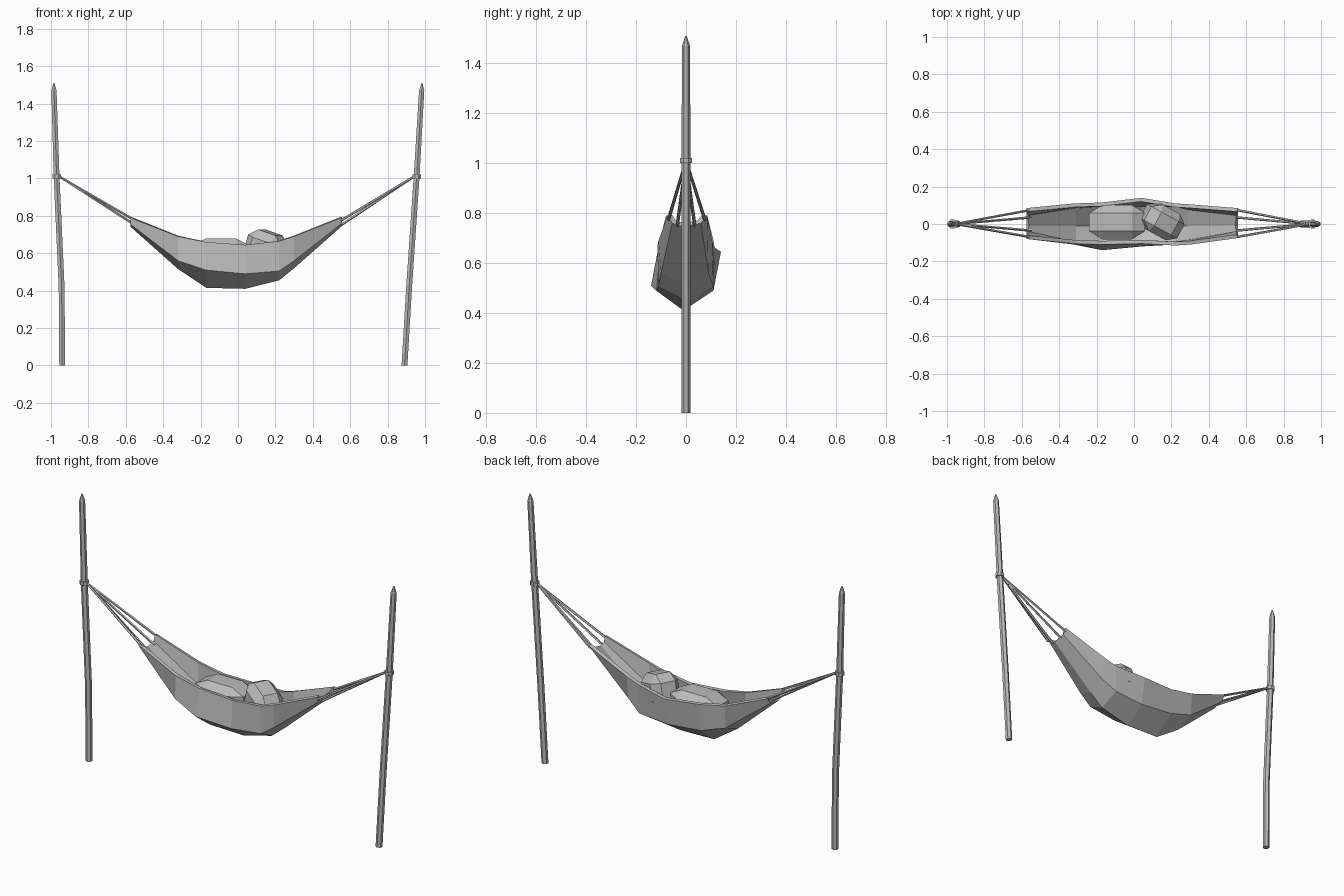
import bpy, bmesh
from mathutils import Vector, Matrix

cube = bpy.data.objects.get("Cube")
if cube:
    bpy.data.objects.remove(cube, do_unlink=True)

# Single grey material
grey = bpy.data.materials.new("plain grey")
grey.use_nodes = True
colour = (0.5, 0.5, 0.5, 1)
grey.diffuse_color = colour
grey.node_tree.nodes["Principled BSDF"].inputs["Base Color"].default_value = colour


def finish(name, bm):
    bmesh.ops.recalc_face_normals(bm, faces=bm.faces)
    mesh = bpy.data.meshes.new(name)
    bm.to_mesh(mesh)
    bm.free()
    mesh.materials.append(grey)
    obj = bpy.data.objects.new(name, mesh)
    bpy.context.collection.objects.link(obj)
    return obj


def loft(bm, rings, closed):
    """Bridge neighbouring rows of points with quads."""
    rows = [[bm.verts.new(p) for p in ring] for ring in rings]
    n = len(rows[0])
    for a, b in zip(rows, rows[1:]):
        for i in range(n if closed else n - 1):
            j = (i + 1) % n
            bm.faces.new((a[i], a[j], b[j], b[i]))
    return rows


def tube(name, path, radii, sides):
    """Faceted tube along a list of points."""
    bm = bmesh.new()
    direction = (Vector(path[-1]) - Vector(path[0])).normalized()
    turn = Vector((0, 0, 1)).rotation_difference(direction).to_matrix()
    rings = []
    for p, r in zip(path, radii):
        rings.append([Vector(p) + turn @ (Matrix.Rotation(6.28319 * (i + 0.5) / sides, 3, 'Z')
                      @ Vector((r, 0, 0))) for i in range(sides)])
    rows = loft(bm, rings, True)
    bm.faces.new(rows[0])
    bm.faces.new(rows[-1])
    return finish(name, bm)


# Sling cloth: x, rim z, side z, bottom z, front rim y, front side y, back side y, back rim y
stations = [
    (-.575, .79, .755, .742, -.08, -.055, .06, .085),
    (-.32, .69, .56, .515, -.105, -.11, .10, .11),
    (-.17, .66, .51, .415, -.11, -.14, .11, .115),
    (.04, .645, .49, .41, -.105, -.12, .11, .14),
    (.22, .665, .505, .455, -.115, -.11, .11, .11),
    (.30, .69, .56, .52, -.11, -.10, .09, .105),
    (.555, .79, .76, .745, -.075, -.055, .06, .085),
]
sections = [[(x, fr, rim), (x, fs, side), (x, -.01, low), (x, bs, side), (x, br, rim)]
            for x, rim, side, low, fr, fs, bs, br in stations]
bm = bmesh.new()
loft(bm, sections, False)
cloth = finish("sling_cloth", bm)
# The cloth thickens towards its inside
down = min(cloth.data.polygons, key=lambda f: f.center.z)
solid = cloth.modifiers.new("thickness", 'SOLIDIFY')
solid.thickness = 0.02
solid.offset = -1 if down.normal.z < 0 else 1

# Bent poles with pointed tops
poles = {
    "right": [(-.94, 0, 0), (-.943, 0, .42), (-.97, 0, 1.01), (-.984, 0, 1.47), (-.984, 0, 1.51)],
    "left": [(.89, 0, 0), (.915, 0, .42), (.955, 0, 1.01), (.982, 0, 1.47), (.984, 0, 1.51)],
}
for side, path in poles.items():
    tube(side + "_pole", path, (.018, .018, .018, .016, .003), 6)
    knot = Vector(path[2])
    up = Vector((0, 0, .01))
    tube(side + "_rope_ring", [knot - up, knot + up], (.025, .025), 8)
    # Four ropes fan out to the cloth end
    sign = -1 if side == "right" else 1
    for k, (y, z) in enumerate([(-.07, .775), (-.035, .75), (.035, .75), (.075, .775)]):
        start = knot - Vector((sign * .015, 0, 0))
        tube(f"{side}_rope_{k + 1}", [start, (sign * .55, y, z)], (.006, .007), 5)


# Cushions lying in the sling
def cushion(name, centre, size, yaw, tilt):
    bm = bmesh.new()
    bmesh.ops.create_cube(bm, size=1)
    bmesh.ops.bevel(bm, geom=bm.edges[:] + bm.verts[:], offset=.24, segments=1,
                    affect='EDGES', profile=.5)
    bmesh.ops.scale(bm, vec=size, verts=bm.verts)
    obj = finish(name, bm)
    obj.location = centre
    obj.rotation_euler = (0, tilt, yaw)


cushion("long_cushion", (-.09, .01, .605), (.30, .185, .15), 0, 0)
cushion("round_cushion", (.15, .015, .625), (.21, .16, .18), -.5, .3)
